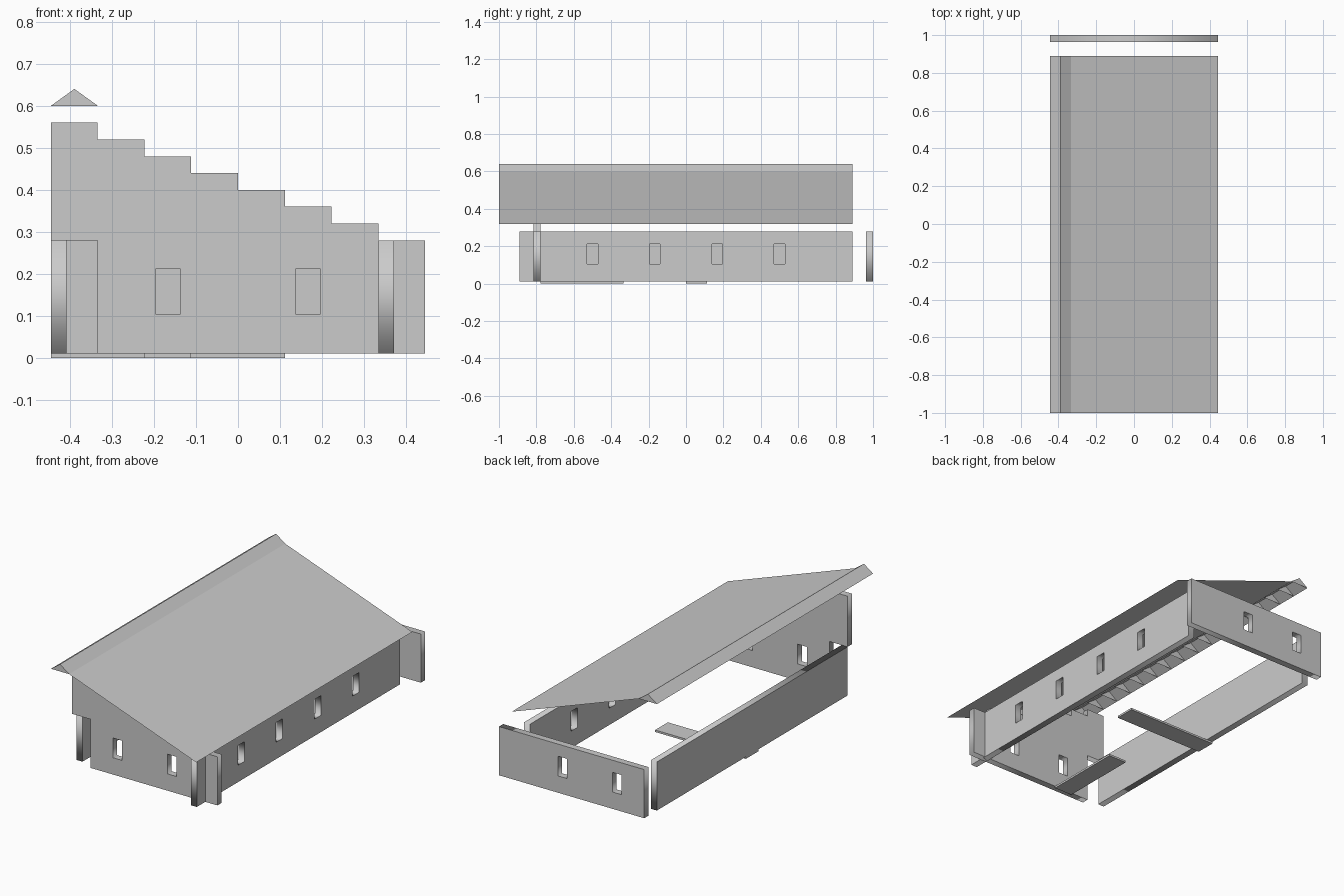
import bpy, bmesh
from math import pi

if "Cube" in bpy.data.objects:
    bpy.data.objects.remove(bpy.data.objects["Cube"])

U = 1 / 9             # grid cell of the building
T = U / 3             # wall thickness
Z0, Z1 = 0.011, 0.28  # bottom and top of the low walls


def window(c):
    """Window outline centred at c along the wall."""
    return [(c - .0285, .104), (c + .0285, .104), (c + .0285, .213), (c - .0285, .213)]


def wall(name, outline, windows, centre, along_y=False):
    """Upright panel: flat outline with window holes, given thickness."""
    cu = bpy.data.curves.new(name, 'CURVE')
    cu.dimensions = '2D'
    cu.fill_mode = 'BOTH'
    cu.extrude = T / 2
    for loop in [outline] + [window(c) for c in windows]:
        s = cu.splines.new('POLY')
        s.points.add(len(loop) - 1)
        for p, (a, z) in zip(s.points, loop):
            p.co = (a, z, 0, 1)
        s.use_cyclic_u = True
    tmp = bpy.data.objects.new(name + "_outline", cu)
    bpy.context.collection.objects.link(tmp)
    dg = bpy.context.evaluated_depsgraph_get()
    me = bpy.data.meshes.new_from_object(tmp.evaluated_get(dg))
    bpy.data.objects.remove(tmp)
    bm = bmesh.new()
    bm.from_mesh(me)
    bmesh.ops.remove_doubles(bm, verts=bm.verts, dist=1e-5)
    bmesh.ops.recalc_face_normals(bm, faces=bm.faces)
    bm.to_mesh(me)
    bm.free()
    ob = bpy.data.objects.new(name, me)
    bpy.context.collection.objects.link(ob)
    ob.rotation_euler = (pi / 2, 0, pi / 2 if along_y else 0)
    ob.location = (centre, 0, 0) if along_y else (0, centre, 0)
    return ob


def rect(a, b):
    return [(a, Z0), (b, Z0), (b, Z1), (a, Z1)]


def slab(name, x0, x1, y0, y1):
    bpy.ops.mesh.primitive_cube_add(size=1, location=((x0 + x1) / 2, (y0 + y1) / 2, Z0 / 2))
    ob = bpy.context.object
    ob.name = name
    ob.scale = (x1 - x0, y1 - y0, Z0)


# Front wall: stepped gable with an open doorway at the lower left
steps = [(-4 * U, Z1), (-3 * U, Z1), (-3 * U, Z0), (4 * U, Z0), (4 * U, Z1)]
for i in range(7):
    x = (3 - i) * U
    steps += [(x, Z1 + .04 * i), (x, Z1 + .04 * (i + 1))]
steps.append((-4 * U, .56))
wall("front_wall", steps, [-1.5 * U, 1.5 * U], -7 * U - T / 2)

# Low walls
wall("back_wall", rect(-4 * U, 4 * U), [-2.5 * U, .5 * U], 1 - T / 2)
wall("right_wall", rect(-8 * U, 8 * U), [-4.5 * U, -1.5 * U, 1.5 * U, 4.5 * U],
     3 * U + T / 2, True)
wall("left_wall", rect(-7 * U, 8 * U), [], -4 * U + T / 2, True)

# Floor slabs
slab("front_floor_slab", -2 * U, -U, -7 * U, -3 * U)
slab("middle_floor_slab", -4 * U, U, 0, U)

# Roof: thin sheet with a hollow ridge cap, ribbed by a triangle at every cell
profile = [(-4 * U, .60), (-3.5 * U, .64), (-3 * U, .60), (4 * U, .32)]
bm = bmesh.new()
rows = [[bm.verts.new((x, -1 + U * j, z)) for x, z in profile] for j in range(18)]
for a, b in zip(rows, rows[1:]):
    for i in range(3):
        bm.faces.new((a[i], a[i + 1], b[i + 1], b[i]))
for j, r in enumerate(rows):
    tri = r[:3] if j else r[2::-1]
    bm.faces.new(tri)
me = bpy.data.meshes.new("roof")
bm.to_mesh(me)
bm.free()
bpy.context.collection.objects.link(bpy.data.objects.new("roof", me))
